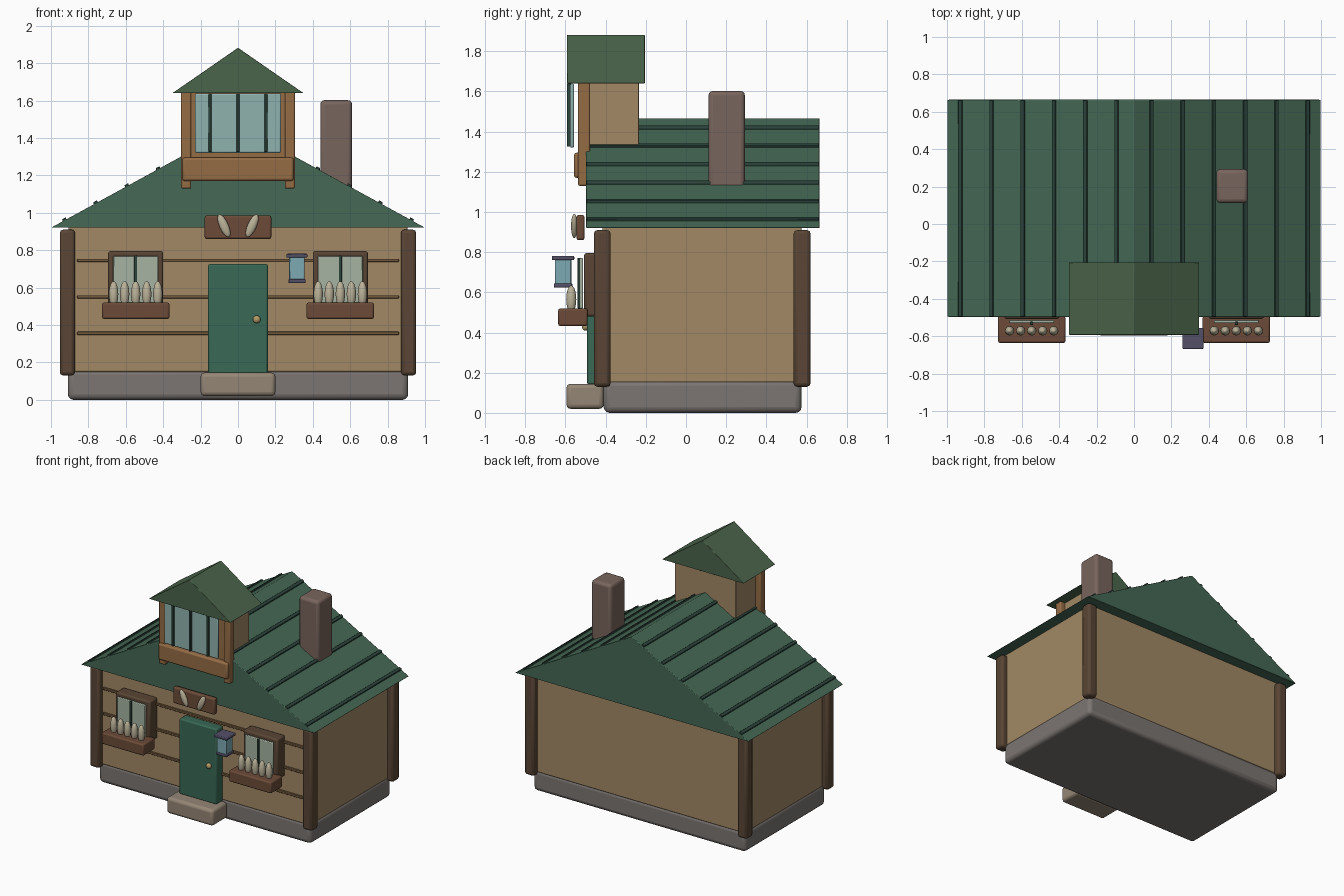
import bpy, bmesh, math
from mathutils import Matrix

if "Cube" in bpy.data.objects:
    bpy.data.objects.remove(bpy.data.objects["Cube"])

MATS = {}
COLORS = {
    "stone": (0.20, 0.18, 0.17), "step": (0.30, 0.24, 0.18), "wall": (0.36, 0.25, 0.13),
    "dark_wood": (0.10, 0.06, 0.035), "trim": (0.17, 0.10, 0.045), "roof": (0.06, 0.14, 0.09),
    "rib": (0.025, 0.06, 0.045), "tower_roof": (0.07, 0.13, 0.07), "oak": (0.30, 0.15, 0.06),
    "glass": (0.28, 0.45, 0.43), "pane": (0.38, 0.45, 0.36), "door": (0.04, 0.14, 0.09),
    "brass": (0.45, 0.33, 0.14), "brick": (0.19, 0.13, 0.11), "box_wood": (0.15, 0.07, 0.04),
    "cream": (0.50, 0.45, 0.32), "lamp_glass": (0.20, 0.40, 0.45), "lamp_metal": (0.09, 0.08, 0.14),
}


def finish(name, bm, color, bevel=0.0, segments=2, smooth=True):
    mesh = bpy.data.meshes.new(name)
    bmesh.ops.recalc_face_normals(bm, faces=bm.faces[:])
    bm.to_mesh(mesh)
    bm.free()
    ob = bpy.data.objects.new(name, mesh)
    bpy.context.collection.objects.link(ob)
    if color not in MATS:
        MATS[color] = bpy.data.materials.new(color)
        MATS[color].diffuse_color = (*COLORS[color], 1)
    mesh.materials.append(MATS[color])
    if bevel:
        mod = ob.modifiers.new("bevel", "BEVEL")
        mod.width, mod.segments = bevel, segments
    if smooth:
        bpy.ops.object.select_all(action="DESELECT")
        ob.select_set(True)
        bpy.context.view_layer.objects.active = ob
        bpy.ops.object.shade_smooth_by_angle(angle=math.radians(35))
    return ob


def box(name, x, y, z, color, bevel=0.0, segments=2):
    """Box given by its (min, max) range on each axis."""
    bm = bmesh.new()
    size = [b - a for a, b in (x, y, z)]
    mid = [(a + b) / 2 for a, b in (x, y, z)]
    bmesh.ops.create_cube(bm, size=1, matrix=Matrix.Translation(mid) @ Matrix.Diagonal((*size, 1)))
    return finish(name, bm, color, bevel, segments)


def ellipsoid(name, center, radii, color, tilt=0.0):
    bm = bmesh.new()
    m = Matrix.Translation(center) @ Matrix.Rotation(tilt, 4, "Y") @ Matrix.Diagonal((*radii, 1))
    bmesh.ops.create_uvsphere(bm, u_segments=16, v_segments=10, radius=1, matrix=m)
    return finish(name, bm, color)


def prism(name, profile, y0, y1, color, bevel=0.0):
    """Extrude an XZ profile from y0 to y1."""
    bm = bmesh.new()
    face = bm.faces.new([bm.verts.new((x, y0, z)) for x, z in profile])
    new = bmesh.ops.extrude_face_region(bm, geom=[face])["geom"]
    bmesh.ops.translate(bm, vec=(0, y1 - y0, 0), verts=[v for v in new if isinstance(v, bmesh.types.BMVert)])
    return finish(name, bm, color, bevel)


# House body
box("foundation", (-0.91, 0.91), (-0.41, 0.575), (0, 0.165), "stone", 0.03, 3)
box("walls", (-0.905, 0.905), (-0.415, 0.575), (0.15, 0.93), "wall", 0.008)
for i, z in enumerate((0.355, 0.55, 0.745)):
    box(f"plank_line_{i}", (-0.86, 0.86), (-0.43, -0.405), (z - 0.009, z + 0.009), "trim", 0.004)
for sx in (-1, 1):
    for y in (-0.417, 0.578):
        box("corner_post", (sx * 0.912 - 0.041, sx * 0.912 + 0.041), (y - 0.042, y + 0.042),
            (0.13, 0.91), "dark_wood", 0.018)

# Main roof with raised seams
EAVE, RIDGE = 0.92, 1.467
prism("main_roof", [(-1, EAVE), (1, EAVE), (0, RIDGE)], -0.497, 0.665, "roof", 0.004)
for sx in (-1, 1):
    for i in range(6):
        cx = 0.09 + i * 0.167
        lo, hi = cx - 0.01, cx + 0.01
        h = lambda x: RIDGE - x * (RIDGE - EAVE)
        prism("roof_seam", [(sx * lo, h(lo) - 0.01), (sx * hi, h(hi) - 0.01),
                            (sx * (hi + 0.006), h(hi) + 0.009), (sx * (lo + 0.006), h(lo) + 0.009)],
              -0.495, 0.663, "rib", 0.003)

# Chimney
box("chimney", (0.44, 0.61), (0.112, 0.293), (1.0, 1.602), "brick", 0.022, 3)

# Lookout dormer
box("dormer_body", (-0.262, 0.262), (-0.485, -0.235), (1.14, 1.66), "wall", 0.004)
box("dormer_front", (-0.26, 0.26), (-0.52, -0.48), (1.20, 1.65), "oak", 0.004)
for sx in (-1, 1):
    box("dormer_post", (sx * 0.277 - 0.027, sx * 0.277 + 0.027), (-0.537, -0.478), (1.13, 1.65), "oak", 0.008)
box("dormer_sill", (-0.297, 0.297), (-0.557, -0.49), (1.17, 1.295), "oak", 0.012)
box("dormer_glass", (-0.23, 0.23), (-0.577, -0.557), (1.32, 1.638), "glass", 0.008)
for x in (-0.15, 0, 0.15):
    box("dormer_mullion", (x - 0.008, x + 0.008), (-0.593, -0.57), (1.325, 1.638), "rib", 0.003)
prism("dormer_roof", [(-0.35, 1.64), (0.35, 1.64), (0, 1.882)], -0.593, -0.205, "tower_roof", 0.003)

# Door, knob and step
box("door", (-0.16, 0.16), (-0.492, -0.41), (0.14, 0.725), "door", 0.01)
ellipsoid("door_knob", (0.1, -0.5, 0.43), (0.021, 0.018, 0.021), "brass")
box("door_step", (-0.2, 0.2), (-0.595, -0.41), (0.02, 0.145), "step", 0.022, 3)

# Sign board with two leaves
box("sign_board", (-0.178, 0.178), (-0.545, -0.505), (0.86, 0.985), "box_wood", 0.01)
for sx in (-1, 1):
    ellipsoid("sign_leaf", (sx * 0.075, -0.556, 0.93), (0.024, 0.016, 0.066), "cream", sx * 0.42)

# Windows with planters
for sx in (-1, 1):
    c = sx * 0.547
    box("window_frame", (c - 0.147, c + 0.147), (-0.508, -0.41), (0.48, 0.795), "dark_wood", 0.012)
    box("window_glass", (c - 0.12, c + 0.12), (-0.53, -0.512), (0.52, 0.77), "pane", 0.005)
    box("window_mullion", (c - 0.008, c + 0.008), (-0.539, -0.522), (0.52, 0.772), "rib", 0.003)
    box("planter", (c - 0.18, c + 0.18), (-0.636, -0.49), (0.432, 0.52), "box_wood", 0.01)
    for i in range(-2, 3):
        ellipsoid("planter_bud", (c + i * 0.059, -0.571, 0.565), (0.025, 0.025, 0.069), "cream")

# Lantern
LX, LY = 0.315, -0.612
for name, r, z0, z1, color in (("lantern_glass", 0.041, 0.64, 0.77, "lamp_glass"),
                               ("lantern_cap", 0.056, 0.76, 0.781, "lamp_metal"),
                               ("lantern_base", 0.046, 0.624, 0.645, "lamp_metal")):
    box(name, (LX - r, LX + r), (LY - r, LY + r), (z0, z1), color, 0.005)

for m in bpy.data.materials:
    if m.users and not m.is_grease_pencil:
        m.use_nodes = True
        m.node_tree.nodes["Principled BSDF"].inputs["Base Color"].default_value = m.diffuse_color
